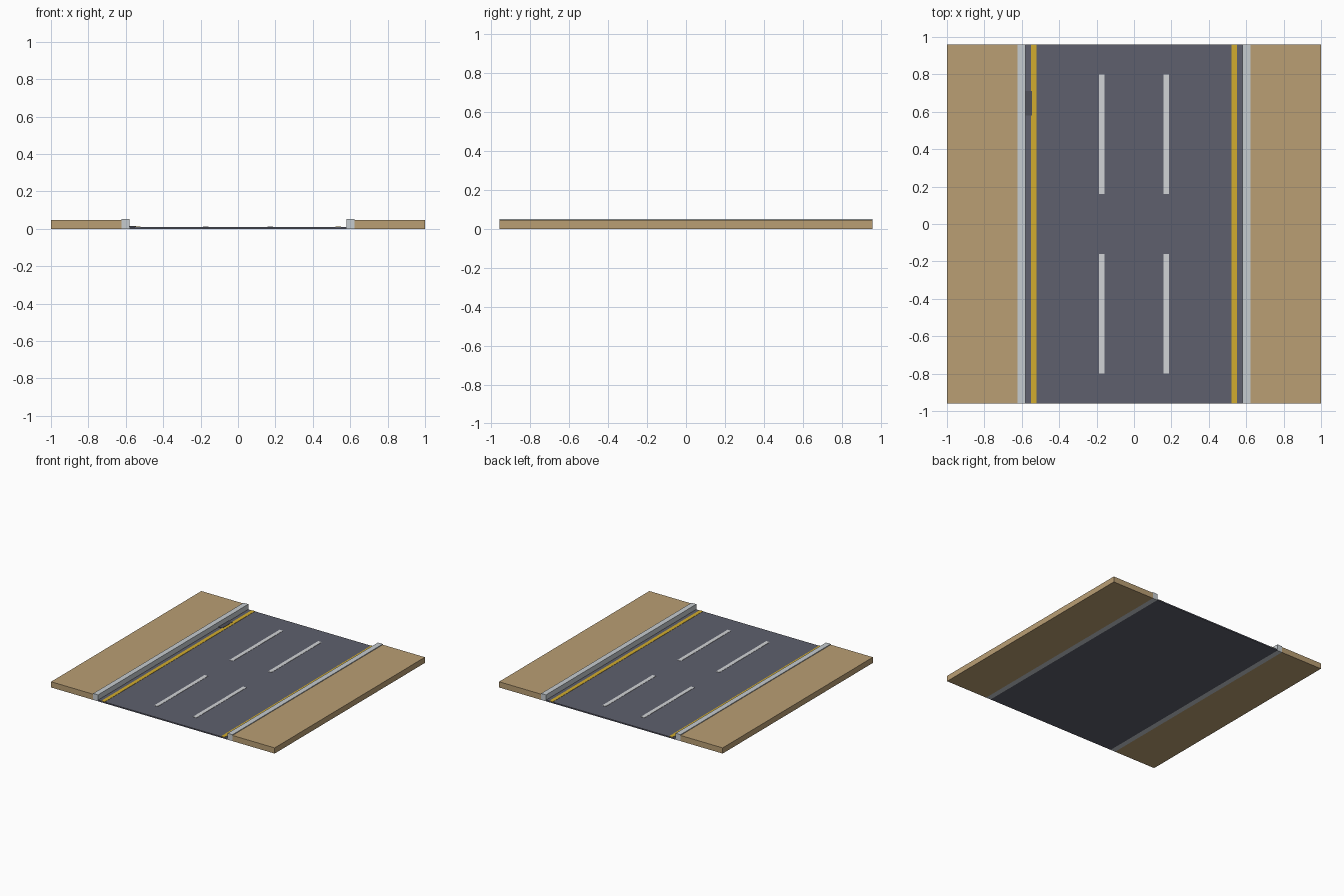
import bpy
import bmesh

if "Cube" in bpy.data.objects:
    bpy.data.objects.remove(bpy.data.objects["Cube"])


def srgb(r, g, b):
    def lin(c):
        c /= 255
        return c / 12.92 if c <= 0.04045 else ((c + 0.055) / 1.055) ** 2.4
    return (lin(r), lin(g), lin(b), 1)


def material(name, rgb):
    m = bpy.data.materials.new(name)
    m.diffuse_color = srgb(*rgb)
    m.use_nodes = True
    m.node_tree.nodes["Principled BSDF"].inputs["Base Color"].default_value = m.diffuse_color
    return m


ASPHALT = material("asphalt grey", (94, 96, 109))
PAVING = material("tan paving", (186, 159, 116))
KERB = material("kerb grey", (198, 204, 208))
WHITE = material("white paint", (209, 211, 214))
YELLOW = material("yellow paint", (210, 172, 46))
GRATE = material("drain dark grey", (78, 80, 90))


def box(name, x, y, z, mat):
    """Box from (min, max) ranges on each axis."""
    bm = bmesh.new()
    bmesh.ops.create_cube(bm, size=1)
    for v in bm.verts:
        v.co = [r[0] if c < 0 else r[1] for c, r in zip(v.co, (x, y, z))]
    me = bpy.data.meshes.new(name)
    bm.to_mesh(me)
    bm.free()
    me.materials.append(mat)
    ob = bpy.data.objects.new(name, me)
    bpy.context.collection.objects.link(ob)
    return ob


L = 0.96          # half length of the road
TOP = 0.01        # road surface height
PAINT = (TOP, TOP + 0.002)

# Carriageway
box("road", (-0.58, 0.58), (-L, L), (0, TOP), ASPHALT)

# Pavement, kerb, edge line and lane dashes on both sides
for side, s in (("left", -1), ("right", 1)):
    def span(a, b):
        return tuple(sorted((s * a, s * b)))
    box(side + "_pavement", span(0.623, 1.0), (-L, L), (0, 0.046), PAVING)
    box(side + "_kerb", span(0.58, 0.623), (-L, L), (0, 0.052), KERB)
    box(side + "_edge_line", span(0.52, 0.55), (-L, L), PAINT, YELLOW)
    for end, y in (("front", (-0.80, -0.16)), ("back", (0.16, 0.80))):
        box(f"{side}_{end}_lane_dash", span(0.157, 0.188), y, PAINT, WHITE)

# Gutter drain beside the left kerb
box("drain_grate", (-0.58, -0.545), (0.58, 0.71), (TOP, TOP + 0.004), GRATE)
